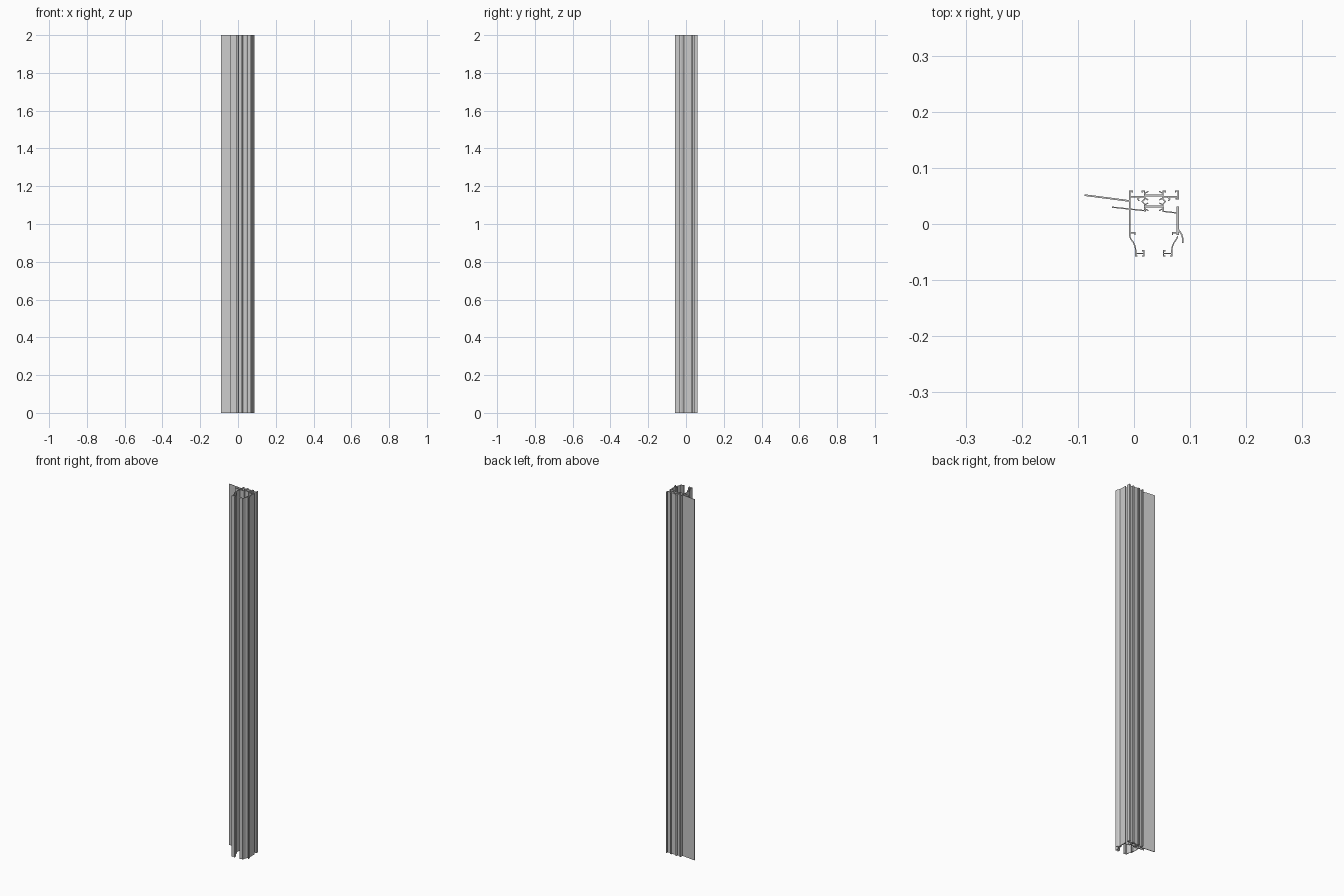
import bpy, bmesh
from mathutils import Vector

if "Cube" in bpy.data.objects:
    bpy.data.objects.remove(bpy.data.objects["Cube"])

H = 2.0      # extrusion length
T = 0.0022   # wall thickness
AXIS = 0.0352  # mirror line between the two feet


def mirror(path):
    return [(2 * AXIS - x, y) for x, y in path]


def add_strip(bm, path, t):
    """Extrude an open path, thickened to t with mitred corners, along z."""
    p = [Vector(q) for q in path]
    dirs = [(b - a).normalized() for a, b in zip(p, p[1:])]
    left, right = [], []
    for i, q in enumerate(p):
        d0, d1 = dirs[max(i - 1, 0)], dirs[min(i, len(dirs) - 1)]
        n0, n1 = Vector((-d0.y, d0.x)), Vector((-d1.y, d1.x))
        m = (n0 + n1).normalized()
        off = m * (t / 2 / max(m.dot(n0), 0.4))
        left.append(q + off)
        right.append(q - off)
    rim = right + left[::-1]
    lo = [bm.verts.new((v.x, v.y, 0)) for v in rim]
    hi = [bm.verts.new((v.x, v.y, H)) for v in rim]
    n, k = len(rim), len(p)
    for i in range(n):
        j = (i + 1) % n
        bm.faces.new((lo[i], lo[j], hi[j], hi[i]))
    for i in range(k - 1):
        a, b, c, d = i, i + 1, n - 2 - i, n - 1 - i
        bm.faces.new((hi[a], hi[b], hi[c], hi[d]))
        bm.faces.new((lo[d], lo[c], lo[b], lo[a]))


def part(name, *paths, t=T):
    bm = bmesh.new()
    for path in paths:
        add_strip(bm, path, t)
    bmesh.ops.recalc_face_normals(bm, faces=bm.faces)
    me = bpy.data.meshes.new(name)
    bm.to_mesh(me)
    bm.free()
    ob = bpy.data.objects.new(name, me)
    bpy.context.collection.objects.link(ob)
    return ob


# Bulged lower wall, stepping in to a lipped foot
bulge = [(-0.0075, -0.022), (-0.0055, -0.027), (-0.001, -0.033),
         (0.002, -0.040), (0.003, -0.046), (0.003, -0.057), (0.0065, -0.057)]
foot = [(0.003, -0.0525), (0.018, -0.0525)]
foot_lip = [(0.014, -0.0475), (0.018, -0.0475), (0.018, -0.057), (0.0145, -0.057)]
inner_lip = [(-0.0075, -0.0155), (0.002, -0.0155), (0.002, -0.020)]

# Left shell
part("left_wall", [(-0.003, 0.056), (-0.003, 0.059), (-0.0075, 0.059),
                   (-0.0075, -0.016)] + bulge)
part("left_foot", foot, foot_lip)
part("left_inner_lip", inner_lip)
part("left_top_web", [(-0.0075, 0.0485), (0.019, 0.0485)], t=0.003)

# Right shell
part("right_wall", [(0.0782, 0.031), (0.0782, -0.020)], t=0.0045)
part("right_lower_wall", mirror(bulge))
part("right_foot", mirror(foot), mirror(foot_lip))
part("right_inner_lip", mirror(inner_lip))
part("right_lower_web", [(0.052, 0.030), (0.052, 0.0225), (0.078, 0.0195)])
part("right_top_web", [(0.051, 0.0485), (0.079, 0.0485)], t=0.003)
part("right_top_hook", [(0.074, 0.056), (0.074, 0.059), (0.079, 0.059),
                        (0.079, 0.045), (0.074, 0.045)])

# Clamps holding the insulating bars, mirrored across the pair
hook = [(0.0145, 0.056), (0.0145, 0.059), (0.0185, 0.059), (0.0185, 0.0485)]
jaw_top = [(0.0185, 0.054), (0.0255, 0.0585)]
jaw_mid = [(0.0185, 0.049), (0.020, 0.046), (0.0255, 0.0425)]
column = [(0.0185, 0.0485), (0.0185, 0.044), (0.0145, 0.040),
          (0.0185, 0.036), (0.0185, 0.0225)]
jaw_low = [(0.0185, 0.034), (0.0255, 0.0375)]
jaw_end = [(0.0185, 0.028), (0.0255, 0.0235)]
screw_lip = [(0.011, 0.048), (0.0065, 0.045), (0.009, 0.041)]
clamp = [hook, jaw_top, jaw_mid, column, jaw_low, jaw_end, screw_lip]
part("left_clamp", *clamp)
part("right_clamp", *[mirror(c) for c in clamp])

# Insulating bars
for label, y in (("upper", 0.051), ("lower", 0.031)):
    part(label + "_insulating_bar", [(0.019, y), (0.0515, y)], t=0.004)

# Thin fins to the left
part("long_fin", [(-0.0885, 0.0515), (-0.0075, 0.041)], t=0.003)
part("short_fin", [(-0.039, 0.030), (0.0215, 0.0235)])

# Curved seal on the right
part("right_seal", [(0.0785, -0.009), (0.082, -0.014), (0.085, -0.019),
                    (0.087, -0.026), (0.0872, -0.034)], t=0.0025)
